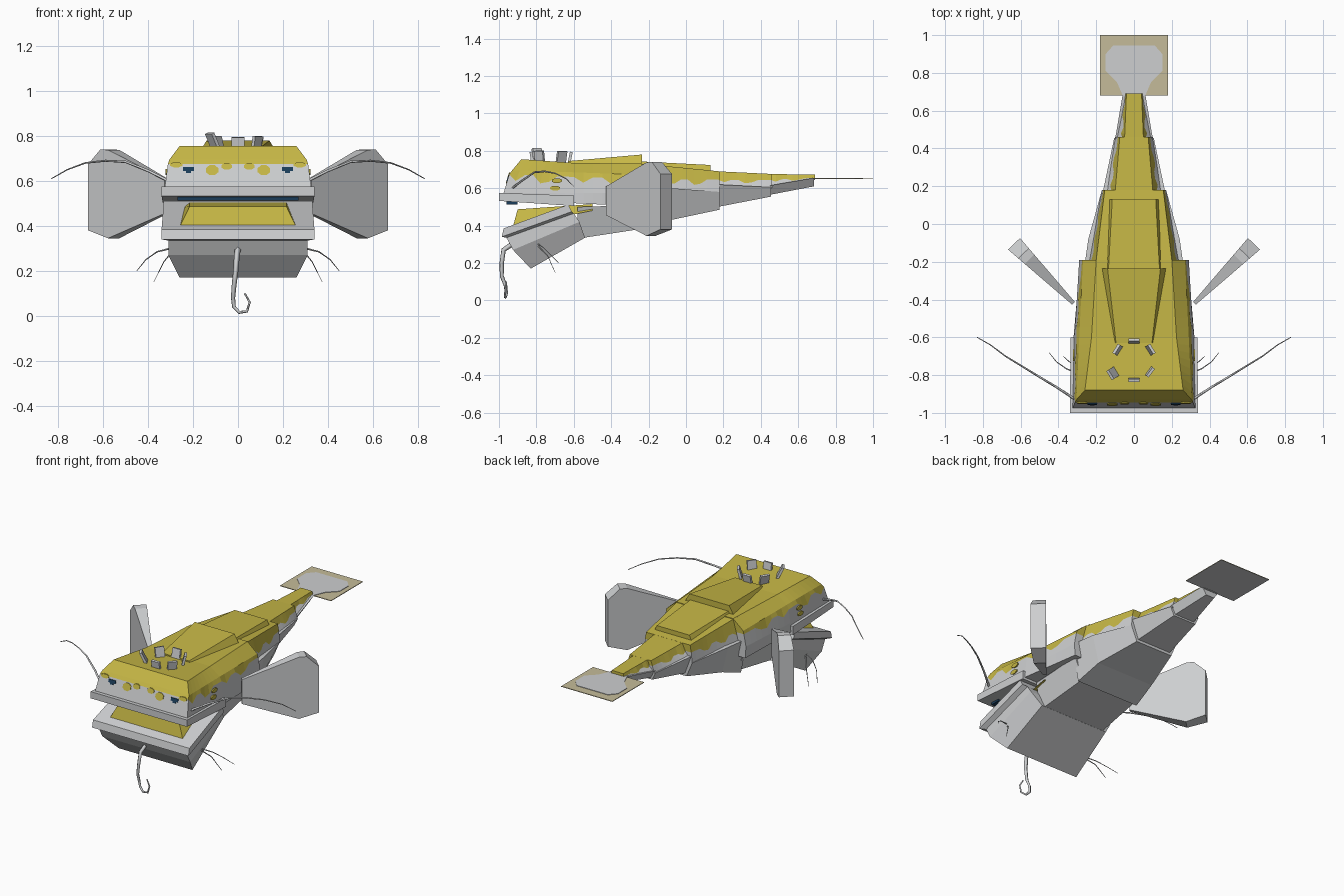
import bpy, bmesh, math
from mathutils import Vector, Matrix

if "Cube" in bpy.data.objects:
    bpy.data.objects.remove(bpy.data.objects["Cube"])


def material(name, rgb):
    m = bpy.data.materials.new(name)
    m.use_nodes = True
    m.diffuse_color = (*rgb, 1)
    b = m.node_tree.nodes["Principled BSDF"]
    b.inputs["Base Color"].default_value = (*rgb, 1)
    b.inputs["Roughness"].default_value = 0.9
    return m


GREY = material("pale grey", (0.61, 0.62, 0.63))
YELLOW = material("mustard yellow", (0.56, 0.47, 0.06))
TAN = material("tan", (0.56, 0.50, 0.32))
BLUE = material("dark blue", (0.01, 0.045, 0.10))


def finish(name, bm, mats):
    bmesh.ops.recalc_face_normals(bm, faces=bm.faces)
    me = bpy.data.meshes.new(name)
    bm.to_mesh(me)
    bm.free()
    for m in mats:
        me.materials.append(m)
    ob = bpy.data.objects.new(name, me)
    bpy.context.collection.objects.link(ob)
    return ob


def at(y, *xz):
    return [Vector((x, y, z)) for x, z in xz]


def loft(name, rings, split=99, mats=(GREY, YELLOW), waves=0):
    """Skin mirrored half profiles (bottom to top). Bands from `split` up use
    the second material; waves > 0 makes that colour edge scalloped."""
    if waves:
        full = []
        for a, b in zip(rings, rings[1:]):
            for j in range(waves):
                r = [p.lerp(q, j / waves) for p, q in zip(a, b)]
                if j:
                    r[split] = r[split].lerp(r[split - 1], (0.45, 0.35, 0, 0)[j % 4])
                full.append(r)
        rings = full + [rings[-1]]
    bm = bmesh.new()
    k = len(rings[0])
    loops = []
    for r in rings:
        pts = list(r) + [Vector((-p.x, p.y, p.z)) for p in reversed(r)]
        loops.append([bm.verts.new(p) for p in pts])
    n = 2 * k
    for a, b in zip(loops, loops[1:]):
        for i in range(n):
            f = bm.faces.new((a[i], a[(i + 1) % n], b[(i + 1) % n], b[i]))
            band = i if i < k else n - 2 - i
            f.material_index = int(band >= split)
    for c in (loops[0], loops[-1]):
        for i in range(k - 1):
            f = bm.faces.new((c[i], c[i + 1], c[n - 2 - i], c[n - 1 - i]))
            f.material_index = int(i >= split)
    return finish(name, bm, mats)


def prism(name, front, back, mat):
    """Join two matching outlines into a closed solid."""
    bm = bmesh.new()
    a = [bm.verts.new(p) for p in front]
    b = [bm.verts.new(p) for p in back]
    bm.faces.new(a)
    bm.faces.new(b)
    for i in range(len(a)):
        j = (i + 1) % len(a)
        bm.faces.new((a[i], a[j], b[j], b[i]))
    return finish(name, bm, [mat])


def strand(name, pts, r0, r1):
    cu = bpy.data.curves.new(name, "CURVE")
    cu.dimensions = "3D"
    cu.bevel_depth = 1
    cu.bevel_resolution = 0
    cu.use_fill_caps = True
    sp = cu.splines.new("POLY")
    sp.points.add(len(pts) - 1)
    for i, p in enumerate(pts):
        sp.points[i].co = (*p, 1)
        sp.points[i].radius = r0 + (r1 - r0) * i / (len(pts) - 1)
    cu.materials.append(GREY)
    bpy.context.collection.objects.link(bpy.data.objects.new(name, cu))


# Upper head, with a sloping face and yellow crown
V = Vector
loft("upper_head", [
    [V((.32, -.97, .55)), V((.325, -.975, .575)), V((.312, -.945, .675)),
     V((.305, -.93, .695)), V((.26, -.88, .755))],
    at(-.6, (.32, .52), (.315, .575), (.305, .66), (.29, .685), (.225, .735)),
    at(-.19, (.285, .50), (.29, .575), (.275, .65), (.27, .67), (.2, .73))],
    split=2, waves=8)
loft("upper_lip", [at(-1, (.34, .532), (.34, .575)),
                   at(-.6, (.335, .505), (.335, .56))])
loft("mouth_edge", [at(-.96, (.27, .514), (.27, .534)),
                    at(-.90, (.27, .514), (.27, .534))], mats=(BLUE,))

# Lower jaw bowl with rim, and the yellow mouth lining
loft("lower_jaw", [
    [V((.26, -.83, .17)), V((.31, -.925, .27)), V((.31, -.96, .335)),
     V((.34, -.985, .34)), V((.34, -.975, .385))],
    [V((.24, -.54, .335)), V((.30, -.57, .42)), V((.30, -.6, .465)),
     V((.33, -.61, .475)), V((.33, -.63, .512))]])
loft("mouth_lining", [
    [V((.26, -.925, .395)), V((.215, -.9, .487))],
    [V((.26, -.5, .48)), V((.215, -.5, .515))]], split=-1)

# Throat and belly segments
loft("throat", [at(-.58, (.22, .33), (.25, .50)), at(-.22, (.2, .385), (.26, .51))])
loft("belly", [at(-.24, (.22, .372), (.265, .60)), at(-.08, (.2, .43), (.242, .60)),
               at(.18, (.13, .485), (.17, .58))])
loft("tail_underside_front", [at(.17, (.12, .50), (.165, .62)),
                              at(.455, (.08, .555), (.105, .605))])
loft("tail_underside_rear", [at(.45, (.07, .565), (.10, .615)),
                             at(.685, (.03, .61), (.06, .655))])

# Back segments
loft("back", [at(-.23, (.245, .59), (.228, .65), (.205, .73)),
              at(.18, (.17, .58), (.163, .645), (.155, .69))], split=1, waves=12)
loft("tail_top_front", [at(.17, (.15, .61), (.12, .645), (.10, .69)),
                        at(.46, (.10, .60), (.085, .645), (.075, .676))],
     split=1, waves=8)
loft("tail_top_rear", [at(.45, (.095, .61), (.06, .645), (.05, .676)),
                       at(.69, (.05, .645), (.045, .655), (.04, .672))],
     split=1, waves=8)
loft("front_hump", [at(-.63, (.11, .715), (.095, .745)),
                    at(-.235, (.175, .72), (.14, .78))], split=-1)
loft("rear_hump", [at(-.24, (.165, .69), (.135, .743)),
                   at(.13, (.14, .67), (.115, .724))], split=-1)

# Tail fin sheet, grey below, with a grey patch on top
bm = bmesh.new()
bmesh.ops.create_cube(bm, size=1, matrix=Matrix.Translation((0, .84, .65))
                      @ Matrix.Diagonal((.36, .32, .004, 1)))
bm.normal_update()
for f in bm.faces:
    f.material_index = int(f.normal.z < -.5)
finish("tail_fin", bm, [TAN, GREY])
half = [(.06, .68), (.09, .75), (.15, .81), (.15, .9), (.11, .945)]
patch = half + [(-x, y) for x, y in reversed(half)]
prism("tail_fin_patch", [(x, y, .651) for x, y in patch],
      [(x, y, .655) for x, y in patch], GREY)


def face_plate(name, outline, mat):
    """Thin plate lying on the sloping face."""
    def on(x, z, d):
        return (x, -.975 + (z - .575) * .3 - d, z)
    prism(name, [on(x, z, .004) for x, z in outline],
          [on(x, z, -.003) for x, z in outline], mat)


def oval(cx, cz, rx, rz, n=8):
    return [(cx + rx * math.cos((i + .5) * math.tau / n),
             cz + rz * math.sin((i + .5) * math.tau / n)) for i in range(n)]


def box_outline(x0, x1, z0, z1):
    return [(x0, z0), (x1, z0), (x1, z1), (x0, z1)]


# Mirrored details: eyes, spots, fins and whiskers
for s, side in ((1, "left"), (-1, "right")):
    face_plate(side + "_eye", box_outline(s * .195, s * .245, .645, .663), BLUE)
    face_plate(side + "_pupil_corner", box_outline(s * .21, s * .232, .636, .646), BLUE)
    face_plate(side + "_face_spot", oval(s * .115, .648, .03, .024), YELLOW)
    face_plate(side + "_small_spot", oval(s * .05, .665, .025, .016), YELLOW)
    face_plate(side + "_brow_drip", oval(s * .275, .672, .03, .012), YELLOW)
    for j, (y, z) in enumerate(((-.7, .60), (-.69, .64))):
        pts = oval(y, z, .028, .014)
        prism(f"{side}_cheek_spot_{j}", [(s * .322, a, b) for a, b in pts],
              [(s * .314, a, b) for a, b in pts], YELLOW)

    # Side fin, thicker towards its tip
    prof = [(0, .455), (0, .61), (.74, .738), (.84, .74), (1, .675), (1, .38), (.74, .345)]

    def fin(d):
        return [(s * (.32 + .315 * t + d * (.01 + .034 * t) * .72),
                 -.42 + .315 * t - d * (.01 + .034 * t) * .7, z) for t, z in prof]
    prism(side + "_fin", fin(1), fin(-1), GREY)

    strand(side + "_long_whisker", [(s * x, y, z) for x, y, z in (
        (.31, -.93, .60), (.40, -.87, .645), (.50, -.81, .685), (.59, -.755, .69),
        (.68, -.70, .68), (.76, -.64, .65), (.83, -.60, .61))], .007, .002)
    strand(side + "_jaw_whisker_upper", [(s * x, y, z) for x, y, z in (
        (.30, -.79, .30), (.36, -.765, .285), (.41, -.73, .25), (.45, -.68, .20))], .004, .0015)
    strand(side + "_jaw_whisker_lower", [(s * x, y, z) for x, y, z in (
        (.29, -.79, .29), (.33, -.74, .24), (.375, -.70, .15))], .004, .0015)

# Curled chin barbel
strand("chin_barbel", [
    (0, -.93, .30), (-.005, -.975, .27), (-.01, -.985, .20), (-.018, -.985, .13),
    (-.022, -.965, .08), (-.018, -.96, .04), (.005, -.965, .015), (.04, -.968, .02),
    (.052, -.965, .06), (.03, -.96, .10)], .014, .004)

# Ring of small tilted plates on the crown
for i, (x, y, h, lean) in enumerate((
        (0, -.625, .06, .2), (.08, -.67, .065, .25), (-.08, -.67, .065, .25),
        (.08, -.78, .065, .15), (-.095, -.78, .085, .45), (0, -.82, .06, .15))):
    yaw = math.atan2(y + .72, x) - math.pi / 2
    m = (Matrix.Translation((x, y, .735)) @ Matrix.Rotation(yaw, 4, "Z")
         @ Matrix.Rotation(-lean, 4, "X") @ Matrix.Translation((0, 0, h / 2))
         @ Matrix.Diagonal((.056, .015, h, 1)))
    bm = bmesh.new()
    bmesh.ops.create_cube(bm, size=1, matrix=m)
    finish(f"crown_plate_{i + 1}", bm, [GREY])
